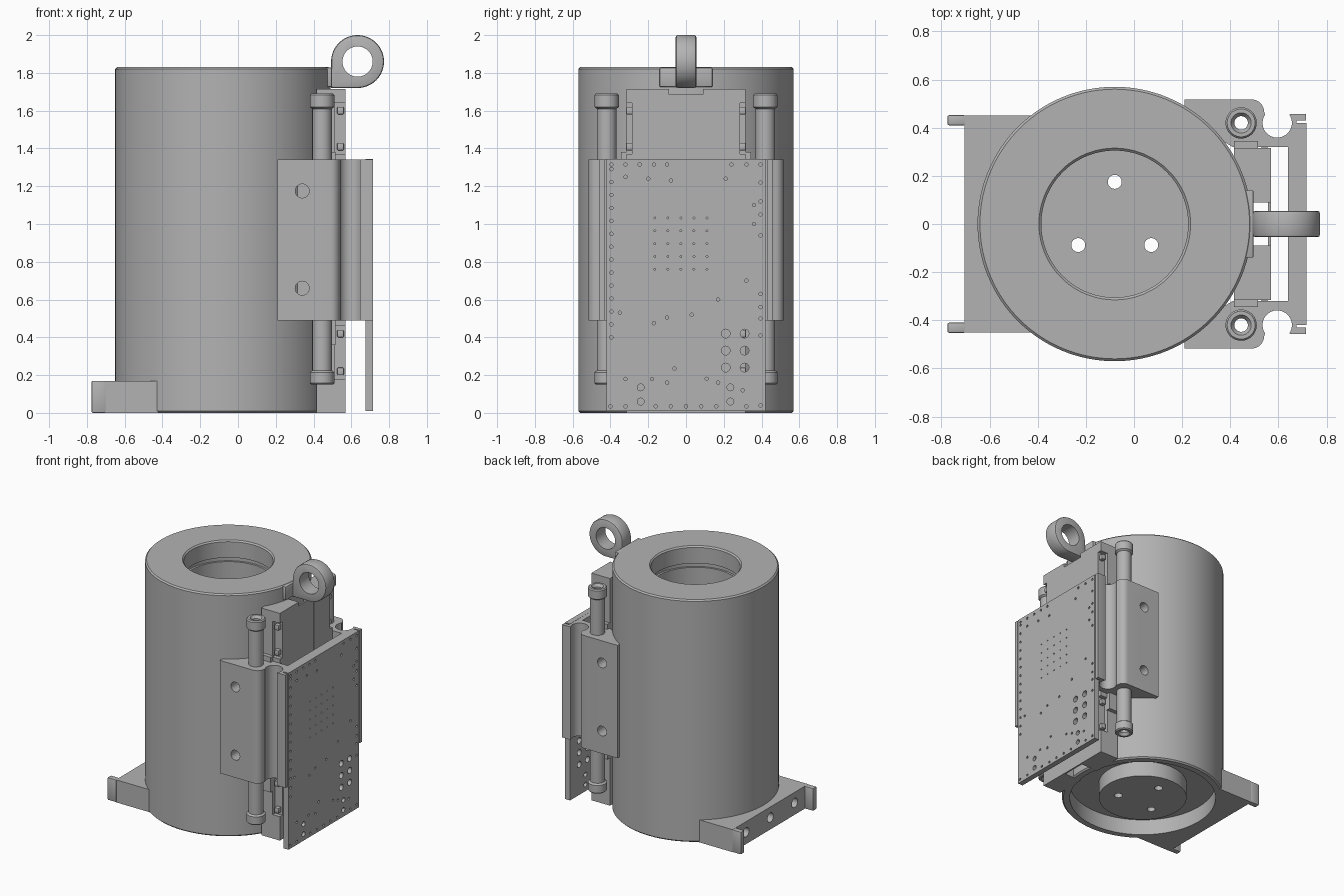
import bpy, bmesh
from math import cos, sin, pi, radians
from mathutils import Matrix, Vector

cube = bpy.data.objects.get("Cube")
if cube:
    bpy.data.objects.remove(cube, do_unlink=True)

grey = bpy.data.materials.new("machined_grey")
grey.use_nodes = True
grey.diffuse_color = (0.45, 0.45, 0.45, 1)
grey.node_tree.nodes["Principled BSDF"].inputs["Base Color"].default_value = (0.45, 0.45, 0.45, 1)
AXIS = -0.08  # x of the drum axis
parts = []


def finish(name, bm):
    bmesh.ops.recalc_face_normals(bm, faces=bm.faces)
    me = bpy.data.meshes.new(name)
    bm.to_mesh(me)
    bm.free()
    ob = bpy.data.objects.new(name, me)
    bpy.context.collection.objects.link(ob)
    me.materials.append(grey)
    parts.append(ob)
    return ob


def box(name, x, y, z, bevel=0.0):
    bm = bmesh.new()
    bmesh.ops.create_cube(bm, size=1)
    for v in bm.verts:
        v.co = [a + (b - a) * (c + 0.5) for (a, b), c in zip((x, y, z), v.co)]
    if bevel:
        bmesh.ops.bevel(bm, geom=bm.edges[:], offset=bevel, segments=2, affect='EDGES', profile=0.5)
    return finish(name, bm)


def lathe(name, profile, x, y, steps=96, closed=False):
    bm = bmesh.new()
    vs = [bm.verts.new((r, 0, z)) for r, z in profile]
    pairs = list(zip(vs, vs[1:] + vs[:1])) if closed else list(zip(vs, vs[1:]))
    edges = [bm.edges.new(p) for p in pairs]
    bmesh.ops.spin(bm, geom=vs + edges, cent=(0, 0, 0), axis=(0, 0, 1), angle=2 * pi, steps=steps)
    bmesh.ops.remove_doubles(bm, verts=bm.verts, dist=0.0001)
    bmesh.ops.translate(bm, verts=bm.verts, vec=(x, y, 0))
    return finish(name, bm)


def extrude(name, points, vec, bevel=0.0):
    bm = bmesh.new()
    face = bm.faces.new([bm.verts.new(p) for p in points])
    new = bmesh.ops.extrude_face_region(bm, geom=[face])["geom"]
    bmesh.ops.translate(bm, verts=[v for v in new if isinstance(v, bmesh.types.BMVert)], vec=vec)
    if bevel:
        rim = [e for e in bm.edges if abs((e.verts[0].co - e.verts[1].co).normalized().dot(Vector(vec).normalized())) < 0.5]
        bmesh.ops.bevel(bm, geom=rim, offset=bevel, segments=2, affect='EDGES', profile=0.5)
    return finish(name, bm)


def cut(ob, cutter):
    mod = ob.modifiers.new("cut", 'BOOLEAN')
    mod.object, mod.operation, mod.solver = cutter, 'DIFFERENCE', 'EXACT'
    bpy.context.view_layer.objects.active = ob
    bpy.ops.object.modifier_apply(modifier=mod.name)
    parts.remove(cutter)
    bpy.data.objects.remove(cutter, do_unlink=True)


def drill(ob, holes, axis, depth, sides=24):
    """Cut round holes (position, radius) along one axis."""
    turn = {'x': Matrix.Rotation(pi / 2, 4, 'Y'), 'y': Matrix.Rotation(pi / 2, 4, 'X'), 'z': Matrix()}[axis]
    bm = bmesh.new()
    for pos, r in holes:
        bmesh.ops.create_cone(bm, cap_ends=True, segments=sides, radius1=r, radius2=r, depth=depth,
                              matrix=Matrix.Translation(pos) @ turn)
    cut(ob, finish("drill", bm))


# Drum: deep bore above, ring recess and central boss below
drum = lathe("drum", [(0, 0.004), (0.31, 0.004), (0.31, 0.12), (0.515, 0.12), (0.515, 0), (0.56, 0),
                      (0.57, 0.01), (0.57, 1.82), (0.56, 1.83), (0.315, 1.83), (0.305, 1.82),
                      (0.305, 1.7), (0.32, 1.7), (0.32, 1.67), (0.305, 1.67), (0.305, 0.15), (0, 0.15)],
             AXIS, 0, 128)
drill(drum, [((AXIS + 0.175 * cos(a), 0.175 * sin(a), 0.1), 0.029)
             for a in (radians(90 + 120 * i) for i in range(3))], 'z', 0.4)

# Foot bracket, kept outside the drum's recess
foot = box("foot_bracket", (-0.705, -0.42), (-0.45, 0.45), (0, 0.17))
drill(foot, [((AXIS, 0, 0.1), 0.55)], 'z', 0.5, 96)
drill(foot, [((-0.7, y, 0.09), 0.035) for y in (-0.29, 0, 0.29)], 'x', 0.16)
for s in (-1, 1):
    box("foot_flange", (-0.775, -0.70), sorted((s * 0.41, s * 0.452)), (0, 0.17), 0.006)

# Lifting eye and its seat
R, EX, EZ = 0.14, 0.633, 1.86
arc = [(EX + R * cos(a), -0.055, EZ + R * sin(a)) for a in (radians(-90 + 270 * i / 48) for i in range(49))]
eye = extrude("lifting_eye", arc + [(EX - R, -0.055, EZ - R)], (0, 0.11, 0), 0.012)
drill(eye, [((EX, 0, EZ), 0.08)], 'y', 0.4, 48)
box("eye_seat", (0.44, 0.497), (-0.14, 0.14), (1.725, 1.828), 0.006)

# Mounting rail: two ribs with edge notches and lugs, joined by a cover
for s in (-1, 1):
    rib = box("rail_rib", (0.415, 0.57), sorted((s * 0.09, s * 0.315)), (0, 1.715))
    for lo, hi in ((0.18, 0.46), (1.37, 1.64)):
        cut(rib, box("notch", (0.51, 0.6), sorted((s * 0.285, s * 0.4)), (lo, hi)))
        for z in (lo + 0.02, hi - 0.06):
            box("rail_lug", (0.525, 0.56), sorted((s * 0.28, s * 0.318)), (z, z + 0.04), 0.006)
    box("rail_side_strip", (0.415, 0.515), sorted((s * 0.31, s * 0.345)), (0.36, 1.38))
box("rail_cover", (0.557, 0.569), (-0.1, 0.1), (0, 1.685))

# Side clamps and hollow clamp bolts
for s in (-1, 1):
    corner = [(0.49 + 0.05 * sin(a), 0.467 + 0.05 * cos(a)) for a in (radians(90 * i / 8) for i in range(9))]
    valley = [(0.595 - 0.061 * cos(a), 0.42 - 0.061 * sin(a))
              for a in (radians(-35 + 250 * i / 24) for i in range(25))]
    outline = [(0.41, 0.32), (0.21, 0.44), (0.21, 0.517)] + corner + valley
    outline += [(0.65, 0.457), (0.715, 0.457), (0.715, 0.43), (0.675, 0.43), (0.675, 0.32)]
    clamp = extrude("side_clamp", [(x, s * y, 0.49) for x, y in outline], (0, 0, 0.852))
    drill(clamp, [((0.34, s * 0.49, z), 0.037) for z in (0.66, 1.175)], 'y', 0.16)
    drill(clamp, [((0.445, s * 0.42, 0.9), 0.05)], 'z', 1.2)
    lathe("clamp_bolt", [(0.028, 0.17), (0.042, 0.15), (0.058, 0.15), (0.065, 0.157), (0.065, 0.215),
                         (0.052, 0.225), (0.052, 1.61), (0.065, 1.62), (0.065, 1.682), (0.058, 1.69),
                         (0.042, 1.69), (0.028, 1.67)], 0.445, s * 0.42, 40, True)

# Front panel: backing bar and drilled plate
box("panel_backing", (0.64, 0.68), (-0.335, 0.335), (0.49, 1.342))
panel = box("panel_plate", (0.675, 0.716), (-0.42, 0.42), (0.01, 1.343))
X = 0.716
large = [((X, y, z), 0.023) for y in (0.21, 0.31) for z in (0.24, 0.33, 0.42)]
large += [((X, y, z), 0.018) for y in (-0.24, 0.235) for z in (0.06, 0.135)]
drill(panel, large, 'x', 0.2)
small = [(-0.395, 0.4 + 0.0685 * i) for i in range(14)]
small += [(0.395, z) for z in (0.04, 0.41, 0.5, 0.56, 0.63, 0.94, 1.05, 1.12, 1.22)]
small += [(y, 1.315) for y in (-0.395, -0.32, -0.245, -0.17, -0.1, 0.24, 0.32, 0.395)]
small += [(-0.4 + 0.08 * i, 0.035) for i in range(10) if i not in (2, 8)]
small += [(-0.32, 0.18), (-0.18, 0.18), (-0.1, 0.16), (0.11, 0.18), (0.17, 0.16), (0.3, 0.12),
          (-0.06, 0.235), (-0.17, 0.475), (-0.1, 0.505), (0.03, 0.52), (0.17, 0.6), (0.32, 0.7),
          (-0.35, 0.53), (-0.2, 1.24), (-0.08, 1.23), (0.21, 1.24), (0.36, 1.0), (-0.32, 1.25), (0.36, 1.1)]
drill(panel, [((X, y, z), 0.009) for y, z in small], 'x', 0.03, 12)
drill(panel, [((X, -0.165 + 0.069 * i, 0.76 + 0.068 * j), 0.005)
              for i in range(5) for j in range(5)], 'x', 0.03, 8)

# Smooth the round faces, keep machined edges crisp
bpy.ops.object.select_all(action='DESELECT')
for ob in parts:
    ob.select_set(True)
bpy.context.view_layer.objects.active = drum
bpy.ops.object.shade_smooth_by_angle(angle=radians(30))
